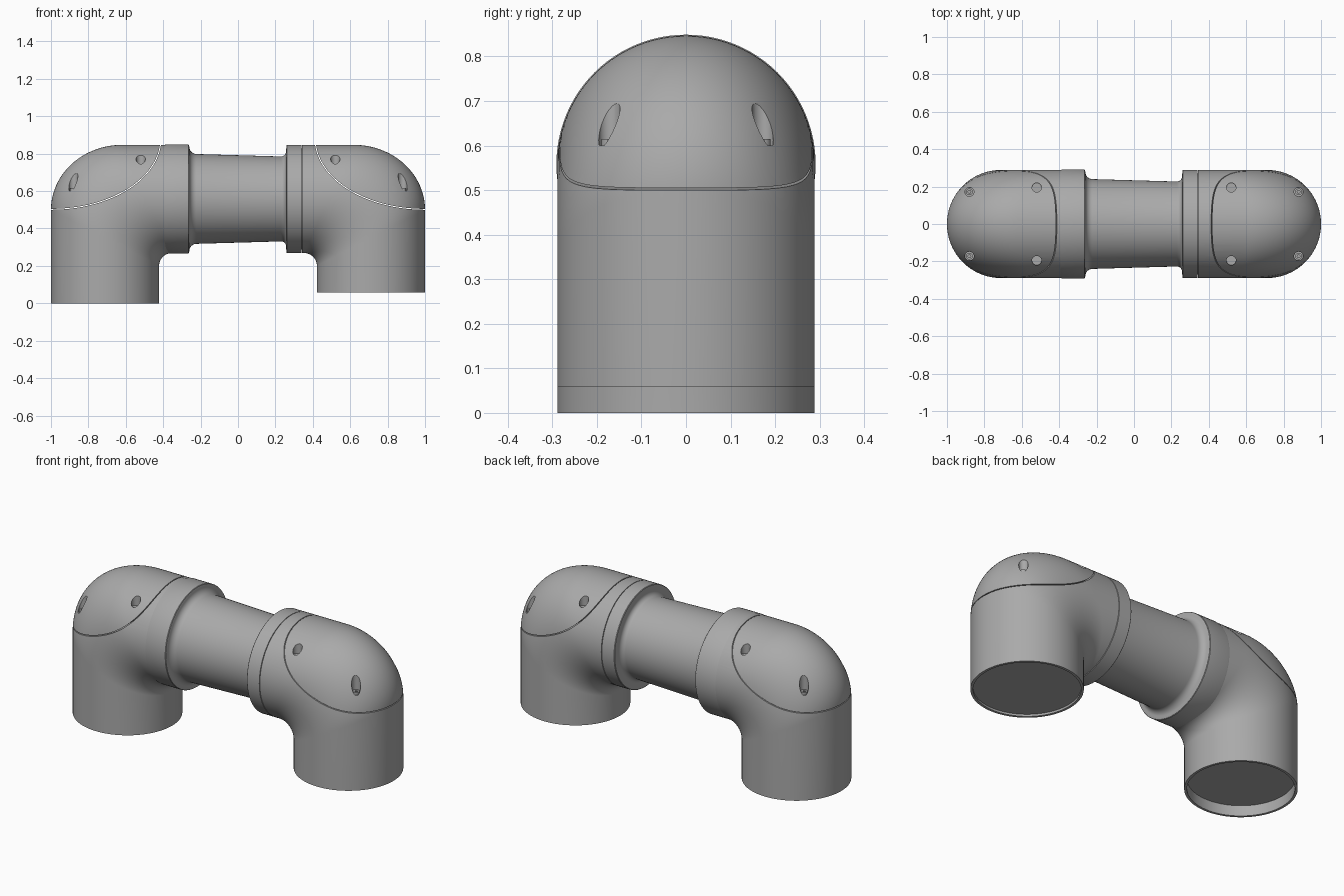
import bpy, bmesh
from math import sin, cos, pi, radians

if "Cube" in bpy.data.objects:
    bpy.data.objects.remove(bpy.data.objects["Cube"])

R, AXIS_Z, LEG_X, SEG = 0.289, 0.558, 0.711, 96

grey = bpy.data.materials.new("light_grey")
grey.use_nodes = True
COLOUR = (0.4, 0.4, 0.4, 1)
grey.diffuse_color = COLOUR
grey.node_tree.nodes["Principled BSDF"].inputs["Base Color"].default_value = COLOUR


def finish(name, bm):
    bmesh.ops.recalc_face_normals(bm, faces=bm.faces)
    mesh = bpy.data.meshes.new(name)
    bm.to_mesh(mesh)
    bm.free()
    mesh.materials.append(grey)
    obj = bpy.data.objects.new(name, mesh)
    bpy.context.collection.objects.link(obj)
    return obj


def skin(name, rings, closed=False):
    """Bridge rings of points; cap both ends unless the chain is closed."""
    bm = bmesh.new()
    loops = [[bm.verts.new(p) for p in ring] for ring in rings]
    pairs = list(zip(loops, loops[1:])) + ([(loops[-1], loops[0])] if closed else [])
    for a, b in pairs:
        for i in range(len(a)):
            j = (i + 1) % len(a)
            bm.faces.new((a[i], a[j], b[j], b[i]))
    if not closed:
        bm.faces.new(loops[0])
        bm.faces.new(loops[-1])
    return finish(name, bm)


def section(side, outer, inner, half_y=R):
    """Elliptical ring spanning the outer and inner points of the bend."""
    ring = []
    for i in range(SEG):
        a = 2 * pi * i / SEG
        k = (1 + cos(a)) / 2
        ring.append((side * (inner[0] + (outer[0] - inner[0]) * k),
                     half_y * sin(a),
                     inner[1] + (outer[1] - inner[1]) * k))
    return ring


def lathe_x(name, profile, closed=False):
    """Revolve (x, radius) points around the horizontal axis."""
    return skin(name, [[(x, r * sin(2 * pi * i / SEG), AXIS_Z + r * cos(2 * pi * i / SEG))
                        for i in range(SEG)] for x, r in profile], closed)


def elbow(name, side, base, recess, end_x):
    lip = 0.275
    rings = [section(side, (LEG_X + r, z), (LEG_X - r, z), r)
             for r, z in ((lip, base + recess), (lip, base), (R, base))]
    steps = 32
    for i in range(steps + 1):
        t = pi / 2 * i / steps
        rings.append(section(side, (0.62 + 0.38 * cos(t), 0.5 + 0.347 * sin(t)),
                             (0.352 + 0.07 * cos(t), 0.199 + 0.07 * sin(t))))
    rings.append(section(side, (end_x, AXIS_Z + R), (end_x, AXIS_Z - R)))
    return skin(name, rings)


def cap_region(side, gap):
    """Solid above the curved parting line."""
    line = [(1 - (0.59 - gap) * cos(pi / 2 * i / 32), 0.88 - (0.38 - gap) * sin(pi / 2 * i / 32))
            for i in range(33)]
    line += [(1.2, line[-1][1]), (1.2, 1.2), (line[0][0], 1.2)]
    return skin("cap_cutter", [[(side * x, y, z) for x, z in line] for y in (-0.5, 0.5)])


def rod(name, x, y, r, z0, z1, sides=24):
    return skin(name, [[(x + r * cos(2 * pi * i / sides), y + r * sin(2 * pi * i / sides), z)
                        for i in range(sides)] for z in (z0, z1)])


def boolean(obj, cutter, operation):
    mod = obj.modifiers.new(operation, 'BOOLEAN')
    mod.operation, mod.solver, mod.object = operation, 'EXACT', cutter
    bpy.context.view_layer.objects.active = obj
    bpy.ops.object.modifier_apply(modifier=mod.name)
    bpy.data.objects.remove(cutter)


parts = []

# Elbow housings, each split into a shell and a screwed-on cap
for label, side, base, recess, end_x in (("right", -1, 0.0, 0.06, 0.262),
                                         ("left", 1, 0.058, 0.012, 0.343)):
    shell = elbow(label + "_elbow_shell", side, base, recess, end_x)
    cap = elbow(label + "_elbow_cap", side, base, recess, end_x)
    boolean(shell, cap_region(side, 0), 'DIFFERENCE')
    boolean(cap, cap_region(side, 0.005), 'INTERSECT')
    parts += [shell, cap]

    # Screw holes and screws
    for x, y, r, floor in ((0.52, 0.195, 0.025, 0.735), (0.88, 0.172, 0.024, 0.6)):
        for end, sy in (("front", -1), ("back", 1)):
            boolean(cap, rod("hole_cutter", side * x, sy * y, r, floor, 1), 'DIFFERENCE')
            if x > 0.7:
                screw = rod(f"{label}_{end}_screw", side * x, sy * y, 0.018, floor - 0.01, floor + 0.015)
                boolean(screw, rod("socket_cutter", side * x, sy * y, 0.008, floor, 1, 6), 'DIFFERENCE')
                parts.append(screw)

# Tapered link tube with a concave fillet at each end
profile = [(-0.262, R - 0.003)]
profile += [(-0.222 - 0.038 * cos(a), 0.278 - 0.038 * sin(a)) for a in (pi / 16 * i for i in range(9))]
profile += [(0.23 + 0.027 * sin(a), 0.254 - 0.027 * cos(a)) for a in (pi / 16 * i for i in range(9))]
profile += [(0.259, R - 0.003)]
parts.append(lathe_x("link_tube", profile))

# Flange ring between the tube and the left elbow
parts.append(lathe_x("flange_ring", [(0.258, R - 0.003), (0.261, R), (0.339, R), (0.339, 0.2), (0.258, 0.2)], True))

# Core that closes the seam behind the flange
parts.append(lathe_x("flange_core", [(0.3, 0.27), (0.36, 0.27)]))

# Slightly raised collar band on the right elbow
parts.append(lathe_x("collar_band", [(-0.4, R - 0.002), (-0.385, R + 0.002), (-0.265, R + 0.002),
                                     (-0.262, R - 0.001), (-0.262, 0.25), (-0.4, 0.25)], True))

# Smooth shading with crisp edges
bpy.ops.object.select_all(action='DESELECT')
for obj in parts:
    obj.select_set(True)
bpy.context.view_layer.objects.active = parts[0]
bpy.ops.object.shade_smooth_by_angle(angle=radians(30))
